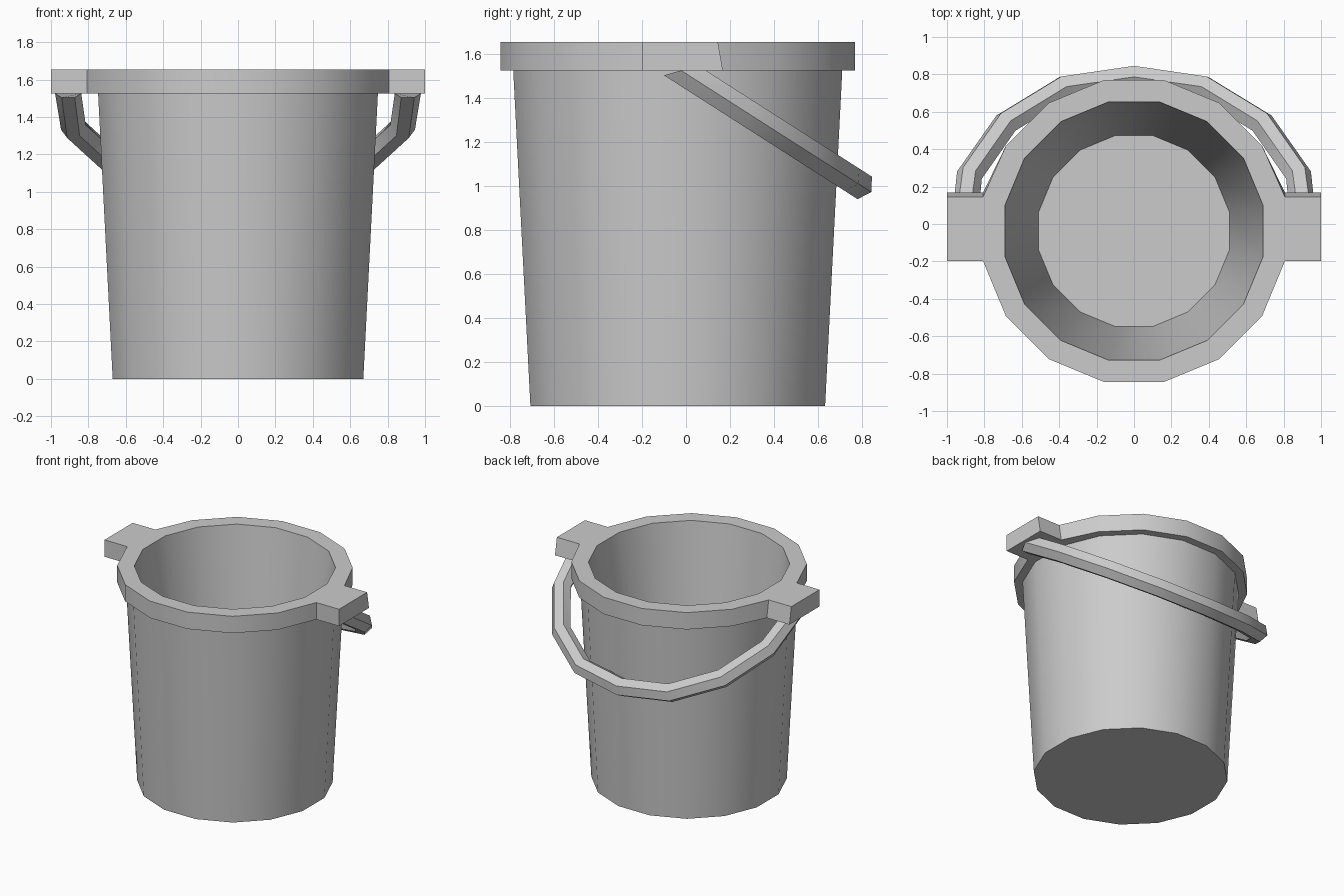
import bpy, bmesh
from math import sin, cos, tau, pi, radians

if "Cube" in bpy.data.objects:
    bpy.data.objects.remove(bpy.data.objects["Cube"])

SIDES = 16
CY = -0.0375                     # bucket axis offset in y


def finish(bm, name):
    bmesh.ops.recalc_face_normals(bm, faces=bm.faces)
    mesh = bpy.data.meshes.new(name)
    bm.to_mesh(mesh)
    bm.free()
    mesh.shade_smooth()
    mesh.set_sharp_from_angle(angle=radians(30))
    obj = bpy.data.objects.new(name, mesh)
    bpy.context.collection.objects.link(obj)
    return obj


def bridge(bm, a, b):
    n = len(a)
    return [bm.faces.new((a[i], a[(i + 1) % n], b[(i + 1) % n], b[i])) for i in range(n)]


# Bucket: lathed profile (flat-side radius, z), from outer base over the rim to inner floor
bm = bmesh.new()
profile = [(0.67, 0), (0.748, 1.525), (0.807, 1.525), (0.807, 1.655), (0.69, 1.655), (0.51, 0.13)]
rings = []
for apothem, z in profile:
    r = apothem / cos(pi / SIDES)
    rings.append([bm.verts.new((r * cos(tau * (i + 0.5) / SIDES),
                                CY + r * sin(tau * (i + 0.5) / SIDES), z)) for i in range(SIDES)])
bands = [bridge(bm, a, b) for a, b in zip(rings, rings[1:])]
bm.faces.new(rings[0])
bm.faces.new(rings[-1])

# Ears: extrude the two rim faces that point sideways, rear face leaning slightly
for face in [f for f in bands[2] if abs(f.calc_center_median().y - CY) < 0.01]:
    for v in face.verts:
        if v.co.y > 0:
            v.co.y = 0.145 if v.co.z > 1.6 else 0.168
    out = bmesh.ops.extrude_face_region(bm, geom=[face])["geom"]
    for v in out:
        if isinstance(v, bmesh.types.BMVert):
            v.co.x = 1.0 if v.co.x > 0 else -1.0
    if face.is_valid:
        bm.faces.remove(face)
finish(bm, "bucket")

# Handle: hexagonal bar swept round a half loop in a tilted plane
half = [(0.908, -0.01), (0.88, 0.31), (0.685, 0.64), (0.375, 0.865)]
path = half + [(0, 0.93)] + [(-x, v) for x, v in reversed(half)]
TILT, Y0, Z0 = radians(32.6), 0.0, 1.512
bm = bmesh.new()
rings = []
for k, (px, pv) in enumerate(path):
    length = (px * px + pv * pv) ** 0.5
    ring = []
    for i in range(6):
        out, n = 0.07 * cos(tau * i / 6), 0.07 * sin(tau * i / 6)
        x, v = px + out * px / length, pv + out * pv / length
        if k in (0, len(path) - 1):      # trim the ends level with the ear underside
            v = max(-0.08, (Z0 - 1.526 + n * cos(TILT)) / sin(TILT))
        ring.append(bm.verts.new((x, Y0 + v * cos(TILT) + n * sin(TILT),
                                  Z0 - v * sin(TILT) + n * cos(TILT))))
    rings.append(ring)
for a, b in zip(rings, rings[1:]):
    bridge(bm, a, b)
bm.faces.new(rings[0])
bm.faces.new(rings[-1])
finish(bm, "handle")
